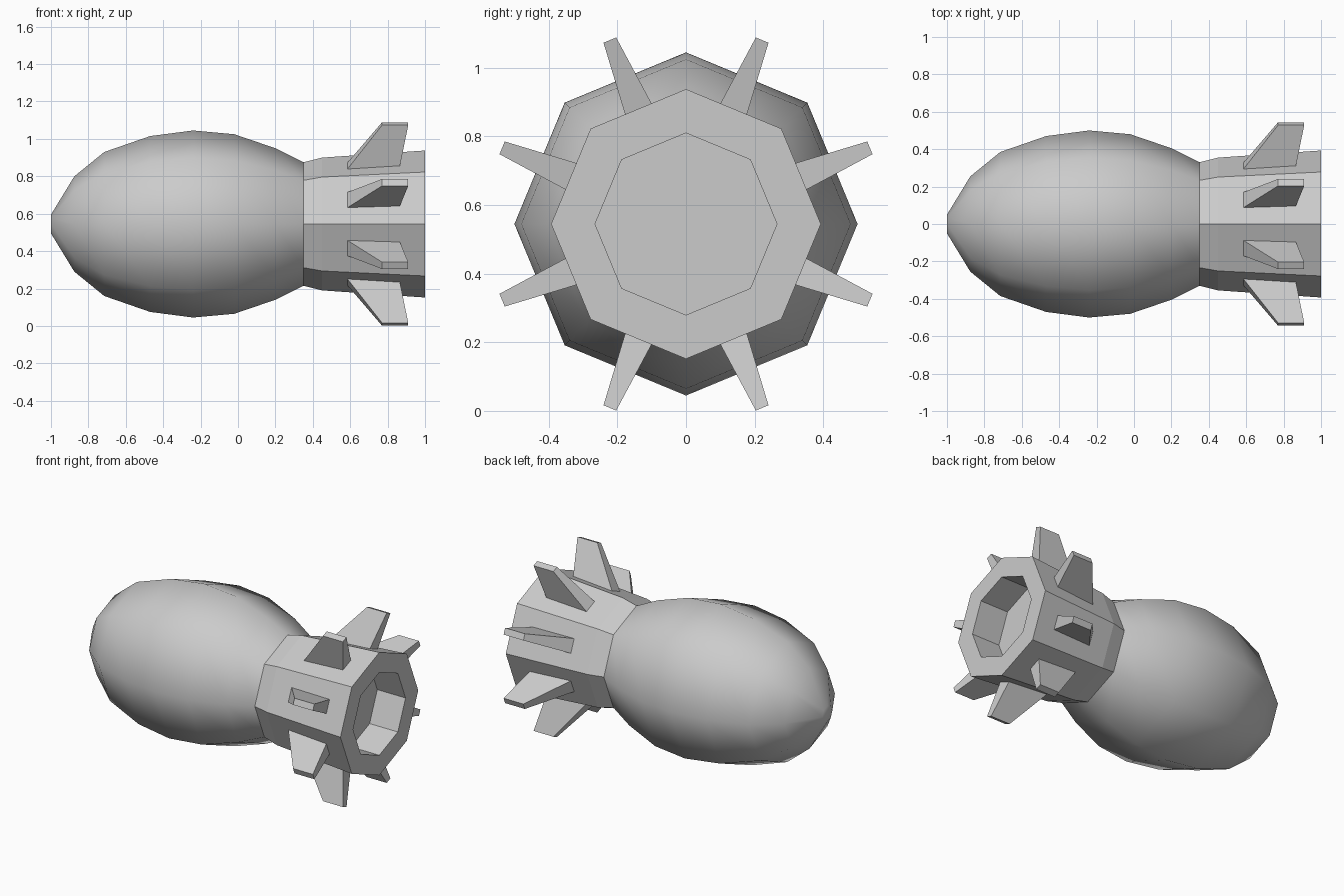
import bpy, bmesh
from math import sin, cos, pi
from mathutils import Matrix

if "Cube" in bpy.data.objects:
    bpy.data.objects.remove(bpy.data.objects["Cube"])

AXIS_Z = 0.545
SIDES = 8


def finish(name, bm, smooth=False):
    bmesh.ops.recalc_face_normals(bm, faces=bm.faces)
    for f in bm.faces:
        f.smooth = smooth
    mesh = bpy.data.meshes.new(name)
    bm.to_mesh(mesh)
    bm.free()
    obj = bpy.data.objects.new(name, mesh)
    bpy.context.collection.objects.link(obj)
    return obj


def lathe(name, profile, smooth=False, cap_start=False, cap_end=False):
    """Octagonal loft along x from (x, radius) pairs."""
    bm = bmesh.new()
    rings = [[bm.verts.new((x, r * cos(2 * pi * i / SIDES), AXIS_Z + r * sin(2 * pi * i / SIDES)))
              for i in range(SIDES)] for x, r in profile]
    for a, b in zip(rings, rings[1:]):
        for i in range(SIDES):
            j = (i + 1) % SIDES
            bm.faces.new((a[i], a[j], b[j], b[i]))
    if cap_start:
        bm.faces.new(rings[0])
    if cap_end:
        bm.faces.new(rings[-1])
    return finish(name, bm, smooth)


# Smooth bulbous body, nose towards -x
lathe("body", [(-1, 0.05), (-0.875, 0.255), (-0.715, 0.385), (-0.47, 0.47), (-0.24, 0.5),
               (-0.02, 0.48), (0.2, 0.405), (0.35, 0.33)], smooth=True, cap_start=True)

# Faceted tail with a recessed nozzle
lathe("tail_nozzle", [(0.35, 0.33), (0.45, 0.355), (1, 0.393), (1, 0.265), (0.8, 0.265)],
      cap_end=True)

# Tapered, swept fins, one on each tail facet
for k in range(SIDES):
    bm = bmesh.new()
    # (radius, leading x, trailing x, half thickness)
    root, tip = [[bm.verts.new((x, side * half, r))
                  for x, side in ((x0, -1), (x1, -1), (x1, 1), (x0, 1))]
                 for r, x0, x1, half in ((0.31, 0.565, 0.857, 0.047), (0.58, 0.77, 0.91, 0.02))]
    bm.faces.new(root)
    bm.faces.new(tip)
    for i in range(4):
        j = (i + 1) % 4
        bm.faces.new((root[i], root[j], tip[j], tip[i]))
    turn = Matrix.Rotation((k + 0.5) * 2 * pi / SIDES, 4, 'X')
    bm.transform(Matrix.Translation((0, 0, AXIS_Z)) @ turn)
    finish(f"fin_{k + 1}", bm)
